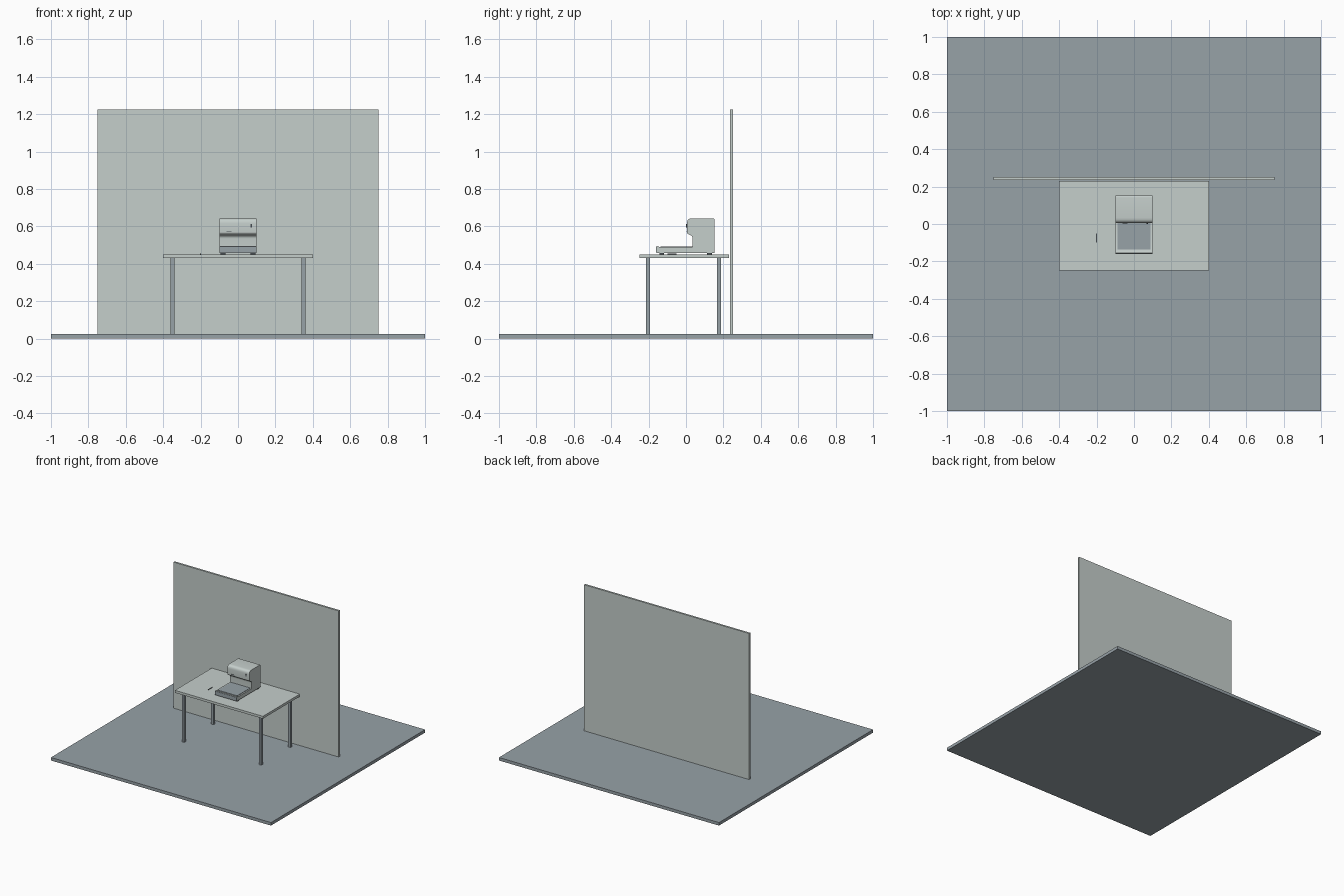
import bpy, bmesh, math
from mathutils import Vector

if "Cube" in bpy.data.objects:
    bpy.data.objects.remove(bpy.data.objects["Cube"])


def material(name, rgb):
    m = bpy.data.materials.new(name)
    m.use_nodes = True
    color = (*rgb, 1)
    m.diffuse_color = color
    m.node_tree.nodes["Principled BSDF"].inputs["Base Color"].default_value = color
    return m


PALE = material("pale grey", (0.56, 0.62, 0.60))
SLATE = material("slate grey", (0.31, 0.36, 0.39))
DARK = material("dark grey", (0.06, 0.07, 0.08))


def finish(bm, name, mat):
    bmesh.ops.recalc_face_normals(bm, faces=bm.faces)
    mesh = bpy.data.meshes.new(name)
    bm.to_mesh(mesh)
    bm.free()
    mesh.materials.append(mat)
    obj = bpy.data.objects.new(name, mesh)
    bpy.context.collection.objects.link(obj)
    return obj


def box(name, mat, x, y, z):
    """Box from (min, max) ranges on each axis."""
    bm = bmesh.new()
    bmesh.ops.create_cube(bm, size=1)
    for v in bm.verts:
        v.co = [r[0] if c < 0 else r[1] for c, r in zip(v.co, (x, y, z))]
    return finish(bm, name, mat)


def rounded(corners, steps=5):
    """Round each (y, z, radius) corner of a closed outline."""
    out = []
    for i, (y, z, r) in enumerate(corners):
        p = Vector((y, z))
        if r == 0:
            out.append(p)
            continue
        a = p + (Vector(corners[i - 1][:2]) - p).normalized() * r
        b = p + (Vector(corners[(i + 1) % len(corners)][:2]) - p).normalized() * r
        for s in range(steps + 1):
            t = s / steps
            out.append(a * (1 - t) ** 2 + p * 2 * t * (1 - t) + b * t * t)
    return out


def extrude_x(name, mat, outline, half):
    bm = bmesh.new()
    face = bm.faces.new([bm.verts.new((-half, p.x, p.y)) for p in outline])
    ext = bmesh.ops.extrude_face_region(bm, geom=[face])
    for v in ext["geom"]:
        if isinstance(v, bmesh.types.BMVert):
            v.co.x = half
    return finish(bm, name, mat)


# Room
box("floor", SLATE, (-1, 1), (-1, 1), (0, 0.025))
box("wall", PALE, (-0.75, 0.75), (0.235, 0.251), (0.025, 1.225))

# Table
box("table_top", PALE, (-0.4, 0.4), (-0.248, 0.23), (0.43, 0.45))
for side, sx in (("right", -1), ("left", 1)):
    for end, y in (("front", -0.203), ("back", 0.177)):
        x = 0.35 * sx
        box(f"{end}_{side}_leg", SLATE, (x - 0.011, x + 0.011),
            (y - 0.011, y + 0.011), (0.025, 0.43))

# Machine body: low base, column and overhanging rounded head
body = extrude_x("machine_body", PALE, rounded([
    (-0.157, 0.458, 0), (-0.157, 0.496, 0.008), (-0.14, 0.489, 0),
    (0.036, 0.489, 0), (0.036, 0.546, 0.012), (0.005, 0.562, 0.008),
    (0.005, 0.643, 0.028), (0.153, 0.643, 0.012), (0.153, 0.458, 0)]), 0.099)
bpy.context.view_layer.objects.active = body
body.select_set(True)
bpy.ops.object.shade_smooth_by_angle(angle=math.radians(35))

# Tray, front plate, feet and small fittings
box("drip_tray", SLATE, (-0.087, 0.087), (-0.135, 0.034), (0.487, 0.492))
box("base_front_plate", SLATE, (-0.099, 0.099), (-0.16, -0.156), (0.46, 0.491))
for i, x in enumerate((-0.08, 0.08)):
    for j, y in enumerate((-0.13, 0.125)):
        box(f"foot_{i}_{j}", DARK, (x - 0.013, x + 0.013),
            (y - 0.013, y + 0.013), (0.45, 0.459))
box("head_button", DARK, (0.068, 0.076), (0.001, 0.006), (0.594, 0.612))
box("head_slot", DARK, (-0.062, -0.035), (0.003, 0.006), (0.573, 0.576))
box("table_pen", DARK, (-0.203, -0.198), (-0.098, -0.05), (0.45, 0.454))
